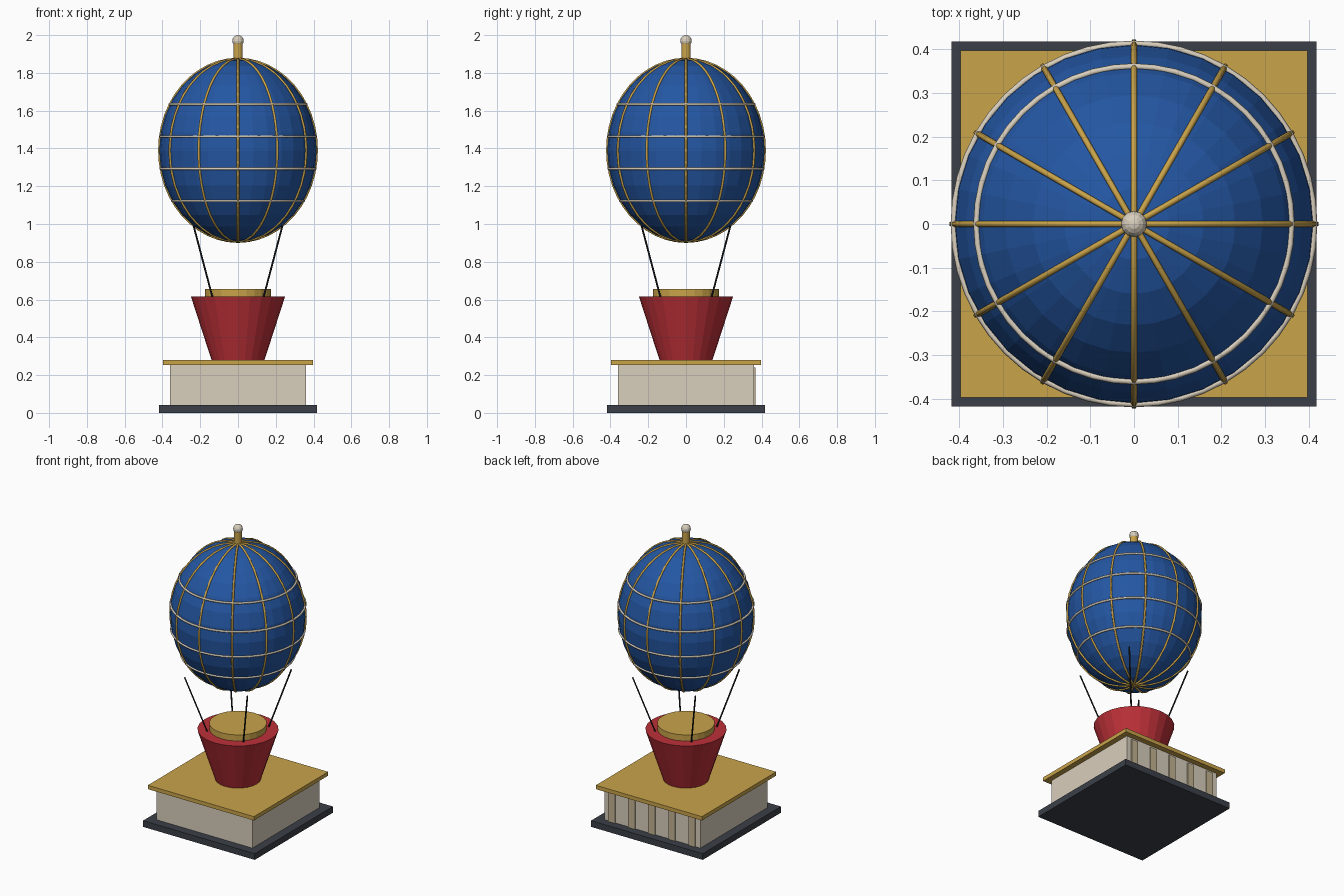
import bpy, math
from mathutils import Vector

if "Cube" in bpy.data.objects:
    bpy.data.objects.remove(bpy.data.objects["Cube"])


def material(name, r, g, b):
    m = bpy.data.materials.new(name)
    lin = [c / 12.92 if c <= 0.04045 else ((c + 0.055) / 1.055) ** 2.4 for c in (r, g, b)]
    m.diffuse_color = (*lin, 1)
    m.use_nodes = True
    m.node_tree.nodes["Principled BSDF"].inputs["Base Color"].default_value = m.diffuse_color
    return m


BLUE = material("balloon blue", 0.14, 0.34, 0.64)
GOLD = material("gold", 0.79, 0.64, 0.29)
CREAM = material("cream", 0.85, 0.81, 0.74)
TAN = material("pilaster tan", 0.76, 0.70, 0.57)
RED = material("basket red", 0.74, 0.19, 0.22)
SLATE = material("slate", 0.23, 0.25, 0.28)
ROPE = material("rope black", 0.12, 0.13, 0.15)


def finish(name, mat):
    ob = bpy.context.object
    ob.name = name
    ob.data.materials.append(mat)
    return ob


def box(name, x, y, z0, z1, w, d, mat):
    bpy.ops.mesh.primitive_cube_add(size=1, location=(x, y, (z0 + z1) / 2))
    bpy.context.object.scale = (w, d, z1 - z0)
    return finish(name, mat)


def cone(name, r0, r1, z0, z1, mat, sides=24):
    bpy.ops.mesh.primitive_cone_add(vertices=sides, radius1=r0, radius2=r1, depth=z1 - z0,
                                    location=(0, 0, (z0 + z1) / 2))
    return finish(name, mat)


def tube(name, points, radius, mat, closed=False):
    curve = bpy.data.curves.new(name, "CURVE")
    curve.dimensions = "3D"
    curve.bevel_depth = radius
    curve.bevel_resolution = 1
    curve.use_fill_caps = True
    spline = curve.splines.new("POLY")
    spline.points.add(len(points) - 1)
    for p, co in zip(spline.points, points):
        p.co = (*co, 1)
    spline.use_cyclic_u = closed
    ob = bpy.data.objects.new(name, curve)
    bpy.context.collection.objects.link(ob)
    curve.materials.append(mat)
    return ob


# Stepped pedestal
box("base_plate", 0, 0, 0, 0.042, 0.836, 0.836, SLATE)
box("plinth", 0, 0, 0.042, 0.253, 0.72, 0.72, CREAM)
box("plinth_top", 0, 0, 0.253, 0.279, 0.794, 0.794, GOLD)

# Pilasters on the back of the plinth
for i in range(5):
    box(f"pilaster_{i}", -0.3 + 0.15 * i, 0.361, 0.042, 0.24, 0.05, 0.014, TAN)

# Basket with its raised lid
cone("basket", 0.14, 0.249, 0.279, 0.615, RED)
cone("basket_lid", 0.176, 0.176, 0.60, 0.656, GOLD)

# Ropes at the four corners
for sx in (-1, 1):
    for sy in (-1, 1):
        tube("rope", [Vector((sx * 0.132, sy * 0.132, 0.60)),
                      Vector((sx * 0.235, sy * 0.235, 0.99))], 0.005, ROPE)

# Balloon envelope
CZ, RX, RZ = 1.39, 0.417, 0.484
bpy.ops.mesh.primitive_uv_sphere_add(segments=32, ring_count=16, radius=1, location=(0, 0, CZ))
bpy.context.object.scale = (RX, RX, RZ)
finish("envelope", BLUE)

# Twelve vertical ribs from pole to pole
for k in range(12):
    a = k * math.pi / 6
    pts = []
    for j in range(25):
        t = math.pi * j / 24
        r = RX * math.sin(t)
        pts.append((r * math.cos(a), r * math.sin(a), CZ + RZ * math.cos(t)))
    tube(f"rib_{k}", pts, 0.007, GOLD)

# Four horizontal hoops
for i in range(4):
    z = 1.122 + 0.1707 * i
    r = RX * math.sqrt(1 - ((z - CZ) / RZ) ** 2) + 0.001
    pts = [(r * math.cos(2 * math.pi * j / 48), r * math.sin(2 * math.pi * j / 48), z)
           for j in range(48)]
    tube(f"hoop_{i}", pts, 0.007, CREAM, closed=True)

# Finial
cone("finial_post", 0.025, 0.025, 1.86, 1.955, GOLD, 12)
bpy.ops.mesh.primitive_uv_sphere_add(segments=12, ring_count=8, radius=0.03, location=(0, 0, 1.97))
finish("finial_ball", CREAM)
